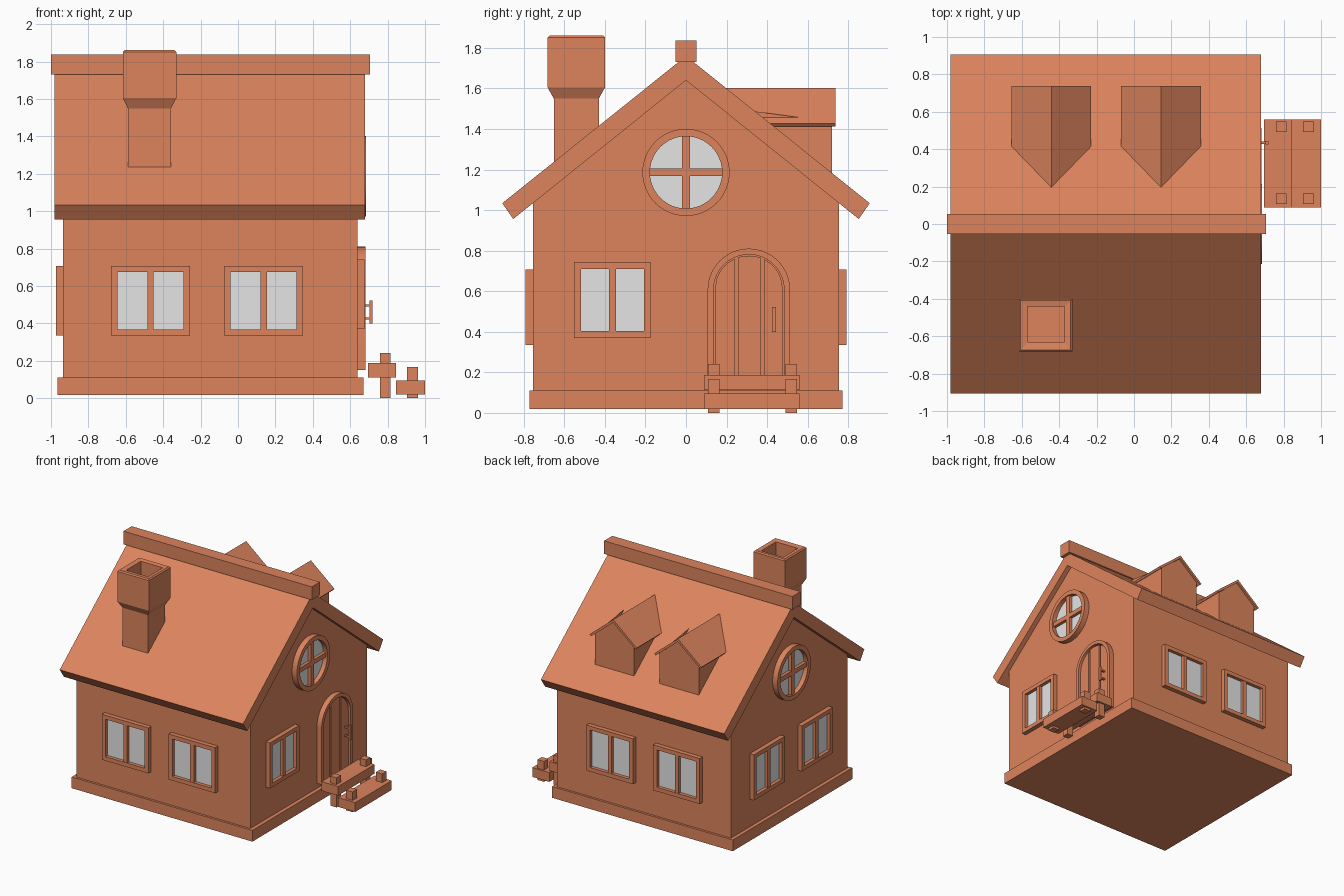
import bpy, bmesh, math
from mathutils import Matrix

if "Cube" in bpy.data.objects:
    bpy.data.objects.remove(bpy.data.objects["Cube"])


def material(name, rgb):
    m = bpy.data.materials.new(name)
    m.diffuse_color = (*rgb, 1)
    m.use_nodes = True
    m.node_tree.nodes["Principled BSDF"].inputs["Base Color"].default_value = m.diffuse_color
    return m


CLAY = material("terracotta", (0.72, 0.23, 0.11))
GLASS = material("pale_grey_glass", (0.78, 0.78, 0.78))


def make(name, verts, faces, mat=CLAY, turn=0, smooth=False):
    """Mesh object; turn is degrees about z (0 = front, 90 = right side)."""
    me = bpy.data.meshes.new(name)
    me.from_pydata(verts, [], faces)
    bm = bmesh.new()
    bm.from_mesh(me)
    bm.transform(Matrix.Rotation(math.radians(turn), 4, 'Z'))
    bmesh.ops.recalc_face_normals(bm, faces=bm.faces)
    bm.to_mesh(me)
    bm.free()
    me.materials.append(mat)
    ob = bpy.data.objects.new(name, me)
    bpy.context.collection.objects.link(ob)
    if smooth:
        bpy.ops.object.select_all(action='DESELECT')
        ob.select_set(True)
        bpy.context.view_layer.objects.active = ob
        bpy.ops.object.shade_smooth_by_angle()
    return ob


def prism(name, pts, w0, w1, mat=CLAY, turn=0, smooth=False):
    """Outline (u across, v up) extruded outward from distance w0 to w1."""
    n = len(pts)
    verts = [(u, -w, v) for w in (w0, w1) for u, v in pts]
    faces = [list(range(n)), list(range(2 * n - 1, n - 1, -1))]
    faces += [(i, (i + 1) % n, n + (i + 1) % n, n + i) for i in range(n)]
    return make(name, verts, faces, mat, turn, smooth)


def rect(u0, u1, v0, v1):
    return [(u0, v0), (u1, v0), (u1, v1), (u0, v1)]


def box(name, x, y, z, mat=CLAY):
    return prism(name, rect(*x, *z), -y[0], -y[1], mat)


def frame(name, outer, inner, w0, w1, turn, closed=True, smooth=False):
    """Band between two outlines with equal point counts."""
    n = len(outer)
    verts = [(u, -w, v) for w in (w0, w1) for loop in (outer, inner) for u, v in loop]
    faces = []
    for i in range(n if closed else n - 1):
        j = (i + 1) % n
        for a, b in ((0, 2), (2, 3), (3, 1), (1, 0)):
            faces.append((a * n + i, a * n + j, b * n + j, b * n + i))
    if not closed:
        faces += [(0, n, 3 * n, 2 * n), (n - 1, 2 * n - 1, 4 * n - 1, 3 * n - 1)]
    return make(name, verts, faces, CLAY, turn, smooth)


def loft(name, rings):
    """Rectangular sections (x0, x1, y0, y1, z) joined and capped."""
    verts, faces = [], []
    for x0, x1, y0, y1, z in rings:
        verts += [(x0, y0, z), (x1, y0, z), (x1, y1, z), (x0, y1, z)]
    for k in range(0, 4 * (len(rings) - 1), 4):
        faces += [(k + i, k + (i + 1) % 4, k + 4 + (i + 1) % 4, k + 4 + i) for i in range(4)]
    faces += [(0, 1, 2, 3), tuple(range(len(verts) - 4, len(verts)))]
    return make(name, verts, faces)


# --- House body with gables, and plinth (x axis outlines use turn 90)
prism("walls", [(-.755, .05), (.755, .05), (.755, 1.034), (0, 1.64), (-.755, 1.034)],
      -.935, .64, turn=90)
box("plinth", (-.965, .672), (-.773, .773), (.018, .11))

# --- Main roof and ridge beam
prism("roof", [(-.906, 1.034), (0, 1.76), (.906, 1.034), (.852, .956), (0, 1.64), (-.852, .956)],
      -.98, .68, turn=90)
box("ridge_beam", (-1, .705), (-.053, .053), (1.73, 1.837))


# --- Two-pane windows
def window(name, c, z0, w, h, wall, turn):
    o, i = rect(c - w / 2, c + w / 2, z0, z0 + h), rect(c - w / 2 + .034, c + w / 2 - .034, z0 + .033, z0 + h - .033)
    frame(name + "_frame", o, i, wall - .01, wall + .037, turn)
    prism(name + "_mullion", rect(c - .017, c + .017, z0 + .03, z0 + h - .03), wall - .01, wall + .034, turn=turn)
    prism(name + "_glass", i, wall, wall + .009, GLASS, turn)


for k, c in enumerate((-.468, .137)):
    window(f"front_window_{k}", c, .335, .422, .372, .755, 0)
    window(f"back_window_{k}", -c, .335, .422, .372, .755, 180)
for k, c in enumerate((-.31, .31)):
    window(f"left_window_{k}", c, .335, .40, .373, .935, -90)
window("right_window", -.363, .37, .378, .373, .64, 90)


# --- Round gable windows
def circle(r, n=48):
    return [(r * math.cos(2 * math.pi * i / n), 1.186 + r * math.sin(2 * math.pi * i / n)) for i in range(n)]


for side, wall, turn in (("right", .64, 90), ("left", .935, -90)):
    frame(side + "_round_frame", circle(.215), circle(.178), wall - .01, wall + .045, turn, smooth=True)
    prism(side + "_round_glass", circle(.18), wall, wall + .009, GLASS, turn)
    prism(side + "_round_upright", rect(-.02, .02, 1.005, 1.367), wall, wall + .035, turn=turn)
    prism(side + "_round_crossbar", rect(-.18, .18, 1.167, 1.205), wall, wall + .034, turn=turn)


# --- Arched door with planks, frame and handle
DC, DZ = .31, .607


def arch(r, n=32):
    return [(DC + r, .15)] + [(DC + r * math.cos(math.pi * i / n), DZ + r * math.sin(math.pi * i / n))
                              for i in range(n + 1)] + [(DC - r, .15)]


frame("door_frame", arch(.203), arch(.174), .63, .682, 90, closed=False, smooth=True)
prism("door_back", arch(.176), .63, .645, turn=90)
for k, (a, b) in enumerate(((.142, .241), (.256, .369), (.384, .478))):
    top = [(b + (a - b) * i / 10, DZ + math.sqrt(max(0, .168 ** 2 - (b + (a - b) * i / 10 - DC) ** 2)))
           for i in range(11)]
    prism(f"door_plank_{k}", [(a, .15), (b, .15)] + top, .64, .665, turn=90)
box("handle_bar", (.702, .718), (.424, .444), (.40, .522))
for k, z in enumerate((.42, .49)):
    box(f"handle_mount_{k}", (.66, .705), (.427, .441), (z, z + .012))

# --- Steps on square posts
for n, x, z, px, pz in (("upper", (.695, .845), (.112, .187), (.76, .816), (0, .242)),
                        ("lower", (.845, 1.0), (.02, .096), (.904, .962), (0, .166))):
    box(n + "_step", x, (.088, .56), z)
    for k, y in enumerate((.108, .491)):
        box(f"{n}_step_post_{k}", px, (y, y + .056), pz)

# --- Hollow chimney
loft("chimney", [(-.588, -.358, -.652, -.43, 1.12), (-.588, -.358, -.652, -.43, 1.55),
                 (-.615, -.33, -.682, -.4, 1.604), (-.615, -.33, -.682, -.4, 1.852),
                 (-.606, -.339, -.673, -.409, 1.861), (-.569, -.372, -.632, -.442, 1.855),
                 (-.569, -.372, -.632, -.442, 1.65)])

# --- Two dormers on the back slope (u = -x when turned 180)
for k, c in enumerate((.442, -.144)):
    prism(f"dormer_wall_{k}", [(c - .178, 1.0), (c + .178, 1.0), (c + .178, 1.435), (c, 1.585), (c - .178, 1.435)],
          .25, .72, turn=180).data
    # trim the hidden lower part so it stays inside the roof slab
    for v in bpy.data.objects[f"dormer_wall_{k}"].data.vertices:
        if v.co.z < 1.1:
            v.co.z = 1.70 - .803 * v.co.y
    prism(f"dormer_roof_{k}", [(c - .213, 1.427), (c, 1.603), (c + .213, 1.427), (c + .201, 1.413),
                               (c, 1.578), (c - .201, 1.413)], .17, .737, turn=180)
